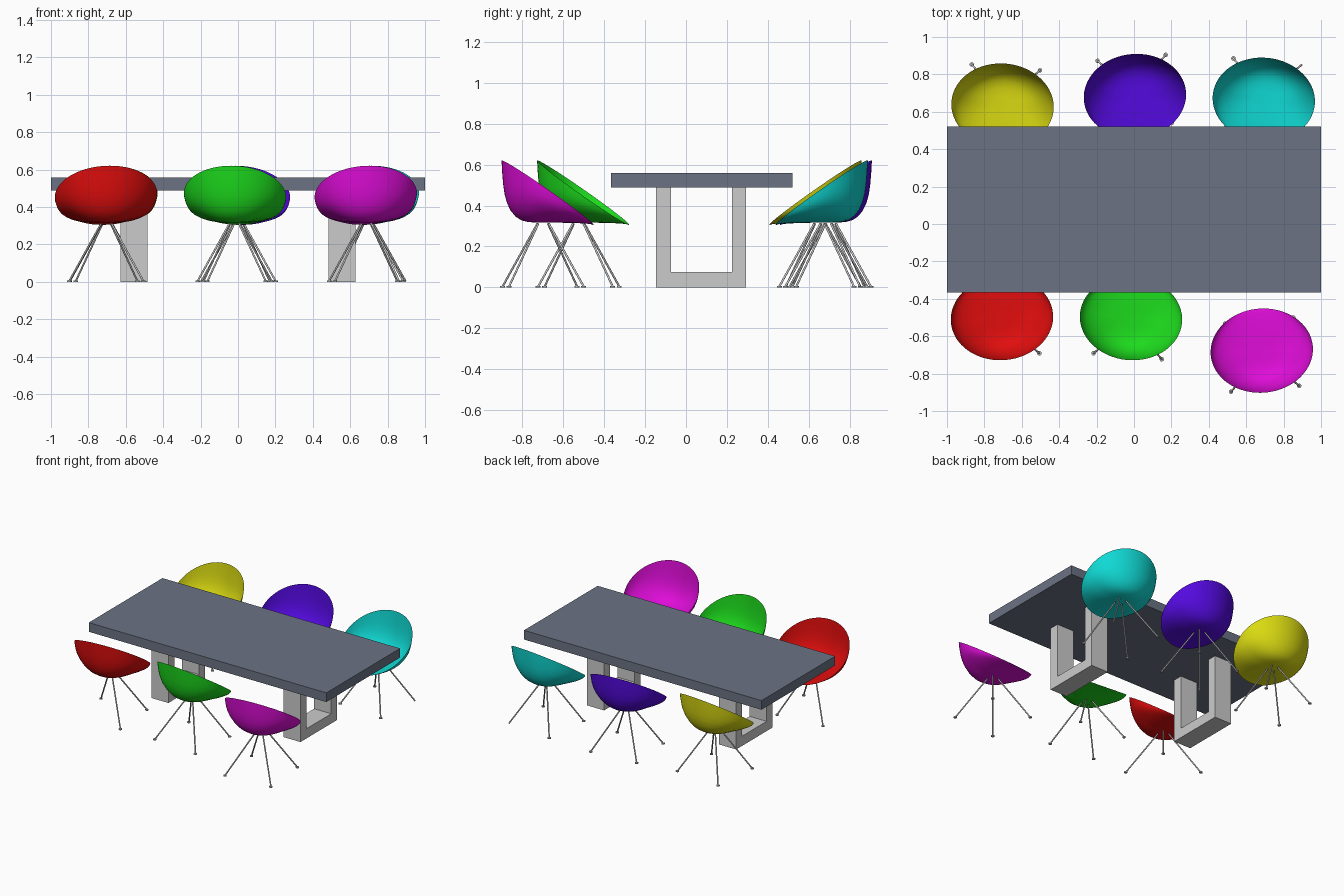
import bpy, bmesh
from math import sin, cos, pi, radians
from mathutils import Vector, Matrix

if "Cube" in bpy.data.objects:
    bpy.data.objects.remove(bpy.data.objects["Cube"])


def material(name, rgb):
    m = bpy.data.materials.new(name)
    m.diffuse_color = (*rgb, 1)
    m.use_nodes = True
    m.node_tree.nodes["Principled BSDF"].inputs["Base Color"].default_value = m.diffuse_color
    return m


def finish(name, bm, loc=(0, 0, 0), rot=0, mat=None, smooth=False):
    bmesh.ops.recalc_face_normals(bm, faces=bm.faces)
    me = bpy.data.meshes.new(name)
    bm.to_mesh(me)
    bm.free()
    ob = bpy.data.objects.new(name, me)
    bpy.context.collection.objects.link(ob)
    ob.location = loc
    ob.rotation_euler.z = rot
    if mat:
        me.materials.append(mat)
    if smooth:
        bpy.ops.object.select_all(action='DESELECT')
        ob.select_set(True)
        bpy.context.view_layer.objects.active = ob
        bpy.ops.object.shade_smooth_by_angle(angle=radians(40))
    return ob


def rod(bm, a, b, r, sides=12):
    a, b = Vector(a), Vector(b)
    d = b - a
    m = Matrix.Translation((a + b) / 2) @ d.to_track_quat('Z', 'Y').to_matrix().to_4x4()
    bmesh.ops.create_cone(bm, cap_ends=True, segments=sides, radius1=r, radius2=r,
                          depth=d.length, matrix=m)


# Table top slab
bm = bmesh.new()
bmesh.ops.create_cube(bm, size=1, matrix=Matrix.Translation((0, 0.077, 0.523))
                      @ Matrix.Diagonal((2, 0.886, 0.07, 1)))
finish("table_top", bm, mat=material("slate", (0.145, 0.17, 0.227)))

# U-shaped table supports, extruded along x
U = [(-.146, 0), (.294, 0), (.294, .488), (.224, .488), (.224, .074),
     (-.073, .074), (-.073, .488), (-.146, .488)]
grey = material("grey", (.68, .68, .68))
for name, x in (("left_table_leg", -.628), ("right_table_leg", .484)):
    bm = bmesh.new()
    f = bm.faces.new([bm.verts.new((x, y, z)) for y, z in U])
    ext = bmesh.ops.extrude_face_region(bm, geom=[f], use_keep_orig=True)
    bmesh.ops.translate(bm, vec=(.144, 0, 0),
                        verts=[v for v in ext["geom"] if isinstance(v, bmesh.types.BMVert)])
    finish(name, bm, mat=grey)

# Bowl profile: (plan scale, share of rim height)
PROFILE = [(1, 1), (.985, .8), (.965, .62), (.935, .46), (.88, .31), (.8, .19),
           (.7, .1), (.58, .04), (.42, .01), (.22, 0)]
BASE, SEG = .316, 64


def shell(name, loc, rot, mat):
    # Open bowl seat with a tilted elliptical rim, steep at the back, shallow in front
    bm = bmesh.new()
    rings = []
    for s, h in PROFILE:
        ring = []
        for i in range(SEG):
            t = 2 * pi * i / SEG
            rim = .463 + .158 * sin(t)
            soft = .6 + .4 * max(0, sin(t)) ** 2
            ring.append(bm.verts.new((.274 * s * cos(t), -.022 + .225 * s * sin(t),
                                      BASE + (rim - BASE) * h ** soft)))
        rings.append(ring)
    for a, b in zip(rings, rings[1:]):
        for i in range(SEG):
            j = (i + 1) % SEG
            bm.faces.new((a[i], b[i], b[j], a[j]))
    bm.faces.new(rings[-1])
    finish(name, bm, loc, rot, mat, smooth=True)


def legs(name, loc, rot, skip_leg, skip_foot):
    # Four splayed rods with small round feet
    bm = bmesh.new()
    for sx in (-1, 1):
        for sy in (-1, 1):
            last = sx == sy == 1
            if last and skip_leg:
                continue
            x, y = .183 * sx, .183 * sy
            rod(bm, (x, y, .004), (.026 * sx, .026 * sy, .311), .005)
            if not (last and skip_foot):
                rod(bm, (x, y, 0), (x, y, .007), .012, 16)
    finish(name, bm, loc, rot, smooth=True)


# Chairs: colour, rgb, x, y, turn in degrees, missing leg, missing foot
CHAIRS = [
    ("red", (.75, .004, .004), -.704, -.525, 185, True, True),
    ("green", (.012, .7, .012), -.018, -.525, 175, False, False),
    ("magenta", (.74, .004, .69), .685, -.699, 185, False, False),
    ("yellow", (.7, .7, .006), -.701, .655, -5, False, False),
    ("purple", (.09, .003, .75), .003, .706, 5, False, False),
    ("cyan", (.005, .7, .66), .696, .686, -5.5, False, True),
]
for col, rgb, x, y, deg, no_leg, no_foot in CHAIRS:
    rot = radians(deg)
    shell(col + "_chair_seat", (x, y, 0), rot, material(col, rgb))
    legs(col + "_chair_legs", (x, y, 0), rot, no_leg, no_foot)
